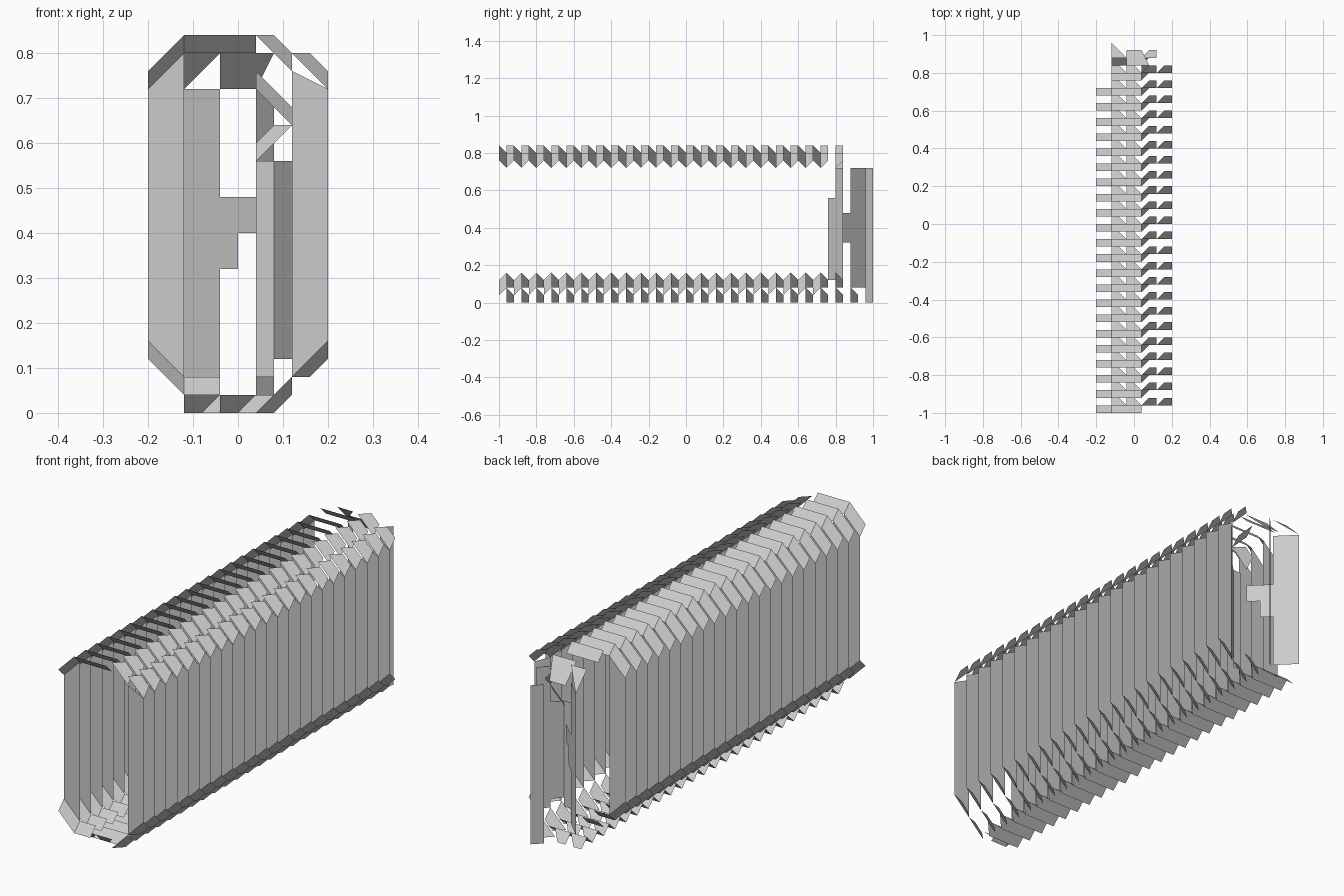
import bpy, bmesh

cube = bpy.data.objects.get("Cube")
if cube:
    bpy.data.objects.remove(cube, do_unlink=True)

grey = bpy.data.materials.new("light_grey")
grey.use_nodes = True
grey.diffuse_color = (0.6, 0.6, 0.6, 1)
grey.node_tree.nodes["Principled BSDF"].inputs["Base Color"].default_value = (0.6, 0.6, 0.6, 1)

STEP = 0.08    # spacing of the slices along y
START = -0.96  # y of the first slice


def part(name, polys, count=1, base=START):
    """Flat open polygons, repeated along y as evenly spaced slices."""
    bm = bmesh.new()
    for poly in polys:
        bm.faces.new([bm.verts.new(p) for p in poly])
    me = bpy.data.meshes.new(name)
    bm.to_mesh(me)
    bm.free()
    me.materials.append(grey)
    ob = bpy.data.objects.new(name, me)
    bpy.context.collection.objects.link(ob)
    ob.location.y = base
    if count > 1:
        arr = ob.modifiers.new("slices", 'ARRAY')
        arr.count = count
        arr.use_relative_offset = False
        arr.use_constant_offset = True
        arr.constant_offset_displace = (0, STEP, 0)
    return ob


F, B = -0.04, 0.04  # forward and backward lean of the scales

# side walls: upright panels, one per slice
part("left_wall_panels",
     [[(-.2, 0, .16), (-.12, 0, .08), (-.12, 0, .8), (-.2, 0, .72)]], 22)
part("right_wall_panels",
     [[(.12, 0, .08), (.2, 0, .16), (.2, 0, .72), (.12, 0, .76)]], 23)

# roof scales: left and centre lean forward, right side leans backward
part("roof_left_scales",
     [[(-.2, 0, .72), (-.12, 0, .8), (-.12, F, .84), (-.2, F, .76)]], 22)
part("roof_centre_scales",
     [[(-.12, 0, .8), (.04, 0, .8), (.04, F, .84), (-.12, F, .84)]], 23)
part("roof_inner_right_scales",
     [[(.04, 0, .84), (.12, 0, .76), (.12, B, .8), (.08, B, .84)]], 23)
part("roof_right_scales",
     [[(.12, 0, .8), (.2, 0, .72), (.2, B, .76), (.16, B, .8)]], 23)

# floor scales: left side leans forward, centre zigzags, right leans backward
part("floor_left_scales",
     [[(-.2, 0, .16), (-.12, 0, .08), (-.12, F, .04), (-.2, F, .12)]], 22)
part("floor_inner_left_scales",
     [[(-.12, 0, .08), (-.04, 0, .08), (-.04, F, .04), (-.12, F, .04)]], 23)
part("floor_centre_scales",
     [[(x, 0, .04), (x + .08, 0, .04), (x + .04, B, 0), (x, B, 0)] for x in (-.12, -.04)], 24)
part("floor_centre_back_scales",
     [[(-.12, 0, .04), (.08, 0, .04), (.04, F, 0), (-.12, F, 0)]], 23, START + STEP)
part("floor_inner_right_scales",
     [[(.04, 0, 0), (.12, 0, .08), (.12, B, .04), (.08, B, 0)]], 24)
part("floor_right_scales",
     [[(.12, 0, .08), (.2, 0, .16), (.2, B, .12), (.16, B, .08)]], 23)


def upright(a, b, z0, z1):
    return [(*a, z0), (*b, z0), (*b, z1), (*a, z1)]


# rear end: slanted posts, a cross bar and braces
part("rear_left_post", [upright((-.12, .96), (-.04, .88), .08, .72)], base=0)
part("rear_cross_bar", [upright((-.04, .88), (0, .84), .32, .48),
                        upright((0, .84), (.04, .80), .4, .48)], base=0)
part("rear_right_post", [upright((.04, .76), (.08, .76), .08, .56),
                         upright((.08, .76), (.12, .80), .12, .56),
                         upright((.12, .80), (.16, .84), .08, .72)], base=0)
part("rear_right_braces",
     [[(.04, .8, .72), (.12, .8, .64), (.12, .84, .68), (.04, .84, .76)],
      [(.04, .8, .56), (.12, .8, .64), (.08, .84, .64), (.04, .84, .6)]], base=0)
part("rear_end_post", [upright((.04, .96), (.08, 1), 0, .72)], base=0)

# sloping plates that close the top rear corner
part("rear_roof_plates",
     [[(-.04, .84, .8), (.08, .84, .8), (.04, .92, .72), (-.04, .92, .72)],
      [(-.12, .88, .8), (-.04, .88, .8), (-.12, .96, .72)]], base=0)
